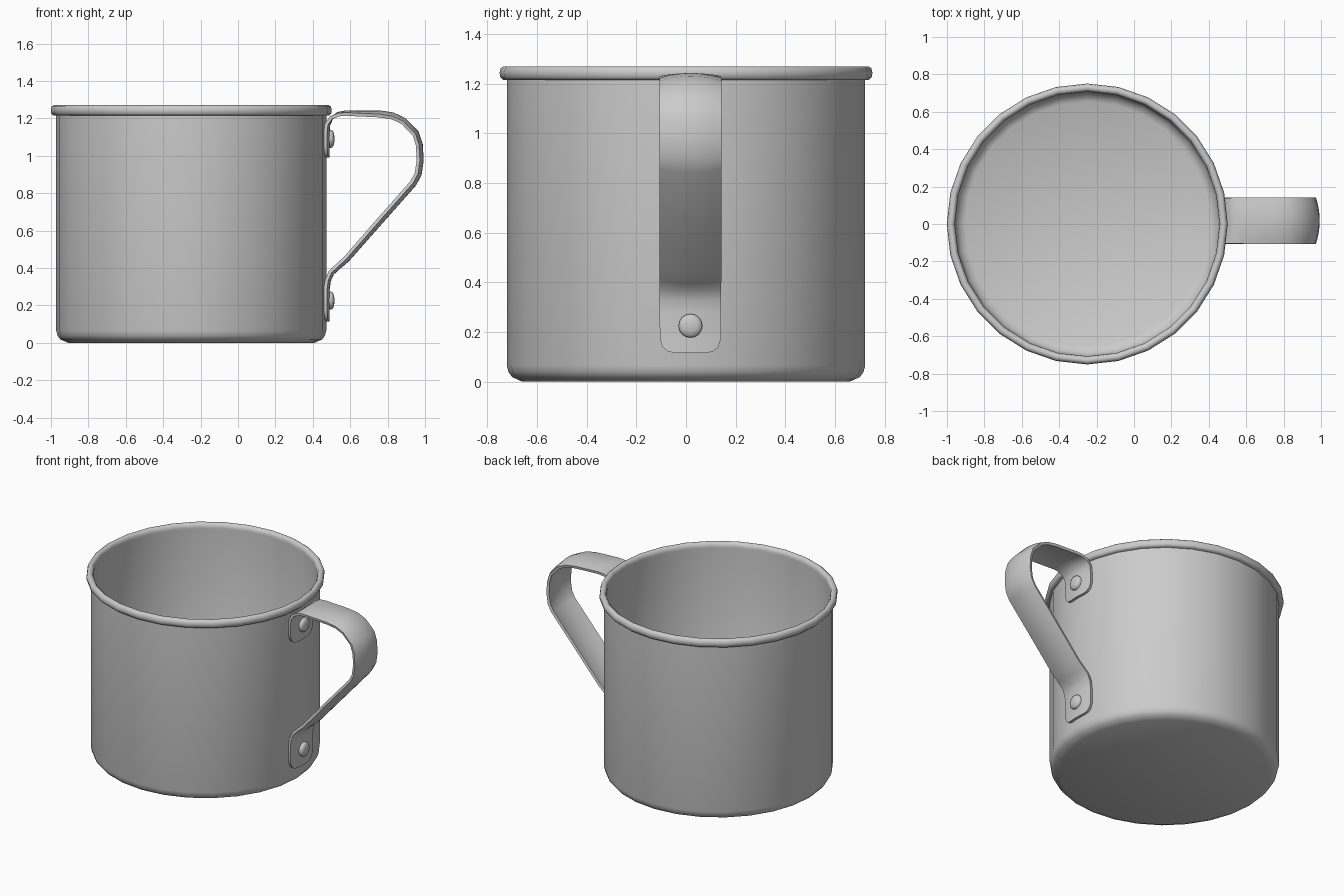
import bpy, bmesh
from math import sqrt, pi, radians
from mathutils import Vector, Matrix

if "Cube" in bpy.data.objects:
    bpy.data.objects.remove(bpy.data.objects["Cube"])


def make_object(name, bm, angle=40, solid=0.0):
    bmesh.ops.recalc_face_normals(bm, faces=bm.faces)
    me = bpy.data.meshes.new(name)
    bm.to_mesh(me)
    bm.free()
    ob = bpy.data.objects.new(name, me)
    bpy.context.collection.objects.link(ob)
    bpy.ops.object.select_all(action='DESELECT')
    ob.select_set(True)
    bpy.context.view_layer.objects.active = ob
    if solid:
        mod = ob.modifiers.new("thickness", 'SOLIDIFY')
        mod.thickness, mod.offset = solid, 0
        bpy.ops.object.convert(target='MESH')
    bpy.ops.object.shade_smooth_by_angle(angle=radians(angle))
    return ob


def lathe(name, profile, sides, matrix, closed=False, angle=40):
    bm = bmesh.new()
    vs = [bm.verts.new((r, 0, z)) for r, z in profile]
    pairs = list(zip(vs, vs[1:] + vs[:1]))
    edges = [bm.edges.new(p) for p in (pairs if closed else pairs[:-1])]
    bmesh.ops.spin(bm, geom=vs + edges, cent=(0, 0, 0), axis=(0, 0, 1),
                   angle=2 * pi, steps=sides, use_merge=True)
    bmesh.ops.remove_doubles(bm, verts=bm.verts, dist=0.0005)
    bm.transform(matrix)
    return make_object(name, bm, angle)


SIDES = 28
centre = Matrix.Translation((-0.25, 0, 0))

# cup body: thin double wall with rounded base
lathe("cup_body", [(0, 0), (0.66, 0), (0.70, 0.018), (0.715, 0.038), (0.722, 0.065),
                   (0.722, 1.24), (0.708, 1.24), (0.708, 0.07), (0.69, 0.033),
                   (0.655, 0.016), (0, 0.016)], SIDES, centre)

# rolled rim
lathe("rolled_rim", [(0.709, 1.216), (0.738, 1.216), (0.748, 1.226), (0.751, 1.244),
                     (0.747, 1.262), (0.736, 1.27), (0.722, 1.27), (0.711, 1.26),
                     (0.707, 1.242)], SIDES, centre, closed=True, angle=60)

# strap handle: centre line as (x, z, crown of the cross-section)
path = [(0.481, 0.115, .014), (0.481, 0.122, .014), (0.481, 0.14, .014), (0.481, 0.175, .014),
        (0.481, 0.28, .014), (0.487, 0.33, .014), (0.505, 0.37, .015), (0.54, 0.402, .016),
        (0.585, 0.44, .018), (0.76, 0.638, .02), (0.945, 0.847, .02), (0.973, 0.90, .02),
        (0.984, 0.975, .02), (0.979, 1.06, .02), (0.958, 1.125, .02), (0.89, 1.194, .02),
        (0.83, 1.222, .02), (0.755, 1.234, .02), (0.58, 1.234, .012), (0.535, 1.225, .006),
        (0.50, 1.20, -.004), (0.484, 1.165, -.012), (0.481, 1.12, -.014), (0.481, 1.05, -.014),
        (0.481, 1.015, -.014), (0.481, 0.997, -.014), (0.481, 0.99, -.014)]
HALF, MID_Y, CORNER, COLS = 0.122, 0.018, 0.06, 8
pts = [Vector((x, z)) for x, z, _ in path]
bm = bmesh.new()
rows = []
for i, (x, z, crown) in enumerate(path):
    t = (pts[min(i + 1, len(pts) - 1)] - pts[max(i - 1, 0)]).normalized()
    d = min((pts[i] - pts[0]).length, (pts[i] - pts[-1]).length, CORNER)
    w = HALF - CORNER + sqrt(CORNER ** 2 - (CORNER - d) ** 2)
    row = []
    for c in range(COLS + 1):
        y = w * (2 * c / COLS - 1)
        drop = crown * (y / HALF) ** 2
        row.append(bm.verts.new((x - drop * t.y, MID_Y + y, z + drop * t.x)))
    rows.append(row)
for a, b in zip(rows, rows[1:]):
    for c in range(COLS):
        bm.faces.new((a[c], a[c + 1], b[c + 1], b[c]))
make_object("strap_handle", bm, 40, solid=0.018)

# domed rivets
for name, z in (("lower_rivet", 0.225), ("upper_rivet", 1.09)):
    place = Matrix.Translation((0.48, MID_Y, z)) @ Matrix.Rotation(pi / 2, 4, 'Y')
    lathe(name, [(0, 0), (0.048, 0), (0.048, 0.02), (0.042, 0.028), (0.026, 0.034),
                 (0, 0.036)], 16, place)
